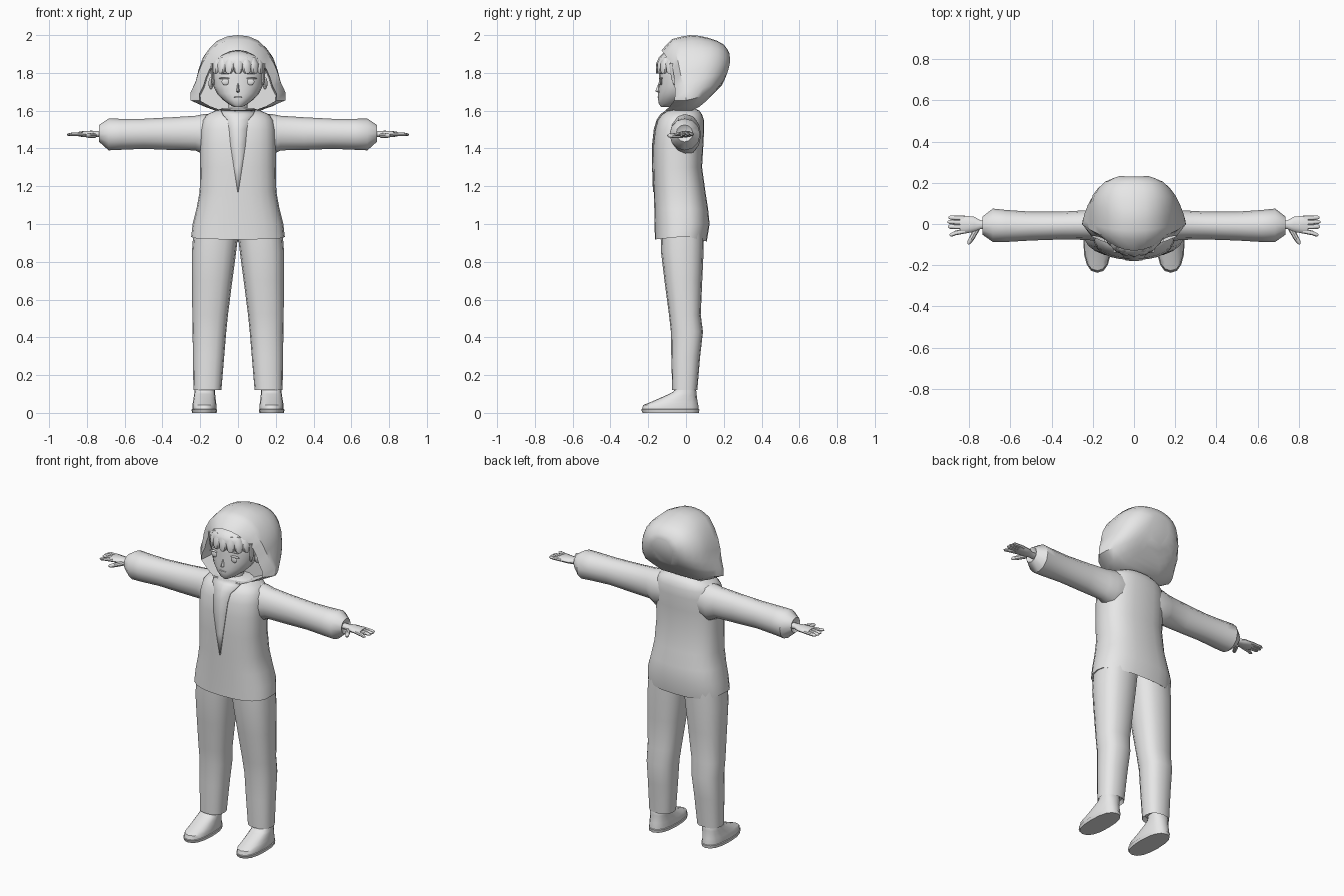
import bpy, bmesh, math
from mathutils import Vector as V

GREY = bpy.data.materials.new("plain_grey")
GREY.diffuse_color = (0.8, 0.8, 0.8, 1)


def finish(name, bm, mirror=False, angle=40):
    bmesh.ops.recalc_face_normals(bm, faces=bm.faces)
    me = bpy.data.meshes.new(name)
    bm.to_mesh(me)
    bm.free()
    me.materials.append(GREY)
    ob = bpy.data.objects.new(name, me)
    bpy.context.collection.objects.link(ob)
    bpy.ops.object.select_all(action='DESELECT')
    ob.select_set(True)
    bpy.context.view_layer.objects.active = ob
    bpy.ops.object.shade_smooth_by_angle(angle=math.radians(angle))
    if mirror:
        ob.modifiers.new("mirror", 'MIRROR')
    return ob


def ring(c, u, v, n=16, p=2.0):
    """Superellipse around c spanned by u and v."""
    f = lambda t: math.copysign(abs(t) ** (2 / p), t)
    return [V(c) + V(u) * f(math.cos(a)) + V(v) * f(math.sin(a))
            for a in (2 * math.pi * i / n for i in range(n))]


def zring(z, x0, x1, y0, y1, n=16, p=2.0):
    return ring(((x0 + x1) / 2, (y0 + y1) / 2, z), ((x1 - x0) / 2, 0, 0), (0, (y1 - y0) / 2, 0), n, p)


def xring(x, y0, y1, z0, z1, n=12, p=2.0):
    return ring((x, (y0 + y1) / 2, (z0 + z1) / 2), (0, (y1 - y0) / 2, 0), (0, 0, (z1 - z0) / 2), n, p)


def loft(name, rings, mirror=False, angle=40):
    bm = bmesh.new()
    rows = [[bm.verts.new(p) for p in r] for r in rings]
    n = len(rows[0])
    for a, b in zip(rows, rows[1:]):
        for i in range(n):
            bm.faces.new((a[i], a[(i + 1) % n], b[(i + 1) % n], b[i]))
    bm.faces.new(rows[0])
    bm.faces.new(rows[-1])
    return finish(name, bm, mirror, angle)


def ball(name, c, s, mirror=False, seg=12):
    bm = bmesh.new()
    bmesh.ops.create_uvsphere(bm, u_segments=seg, v_segments=8, radius=1)
    for v in bm.verts:
        v.co = V((c[i] + v.co[i] * s[i] for i in range(3)))
    return finish(name, bm, mirror)


def curve_mid(a, b, c, d):
    """Midpoint of a Catmull-Rom segment from b to c."""
    return (b + c) * 0.5625 - (a + d) * 0.0625


# Jacket body, with a recessed underside
hem = [V((p.x, p.y, p.z - 0.1 * abs(p.y) - 0.15 * max(p.y, 0)))
       for p in zring(0.935, -.248, .248, -.165, .11, 24, 2.5)]
inner = [V((p.x * .95, p.y * .95, p.z + .004)) for p in hem]
top = [V((p.x, p.y, .98)) for p in inner]
body = [(1.0, .24, -.166, .125), (1.08, .22, -.168, .117), (1.17, .203, -.17, .103),
        (1.3, .2, -.174, .085), (1.42, .2, -.174, .092), (1.5, .198, -.165, .096),
        (1.55, .188, -.15, .095), (1.58, .165, -.13, .085), (1.6, .12, -.1, .07), (1.615, .075, -.08, .04)]
loft("jacket_body", [top, inner, hem] + [zring(z, -w, w, a, b, 24, 2.5) for z, w, a, b in body])

# Sleeves with gathered cuffs
sleeve = [(.11, -.08, .075, 1.38, 1.585), (.18, -.085, .08, 1.365, 1.582), (.225, -.077, .067, 1.39, 1.573),
          (.35, -.075, .06, 1.392, 1.565), (.5, -.08, .06, 1.398, 1.557), (.62, -.087, .068, 1.393, 1.557),
          (.685, -.087, .075, 1.39, 1.558), (.735, -.052, .036, 1.435, 1.525), (.72, -.03, .02, 1.455, 1.5)]
loft("sleeve", [xring(*s) for s in sleeve], True)

# Hands: wrist and palm, fingers, thumb
palm = [(.70, -.025, .015, 1.458, 1.493), (.745, -.025, .018, 1.46, 1.492), (.775, -.038, .035, 1.458, 1.494),
        (.82, -.046, .04, 1.46, 1.492), (.845, -.044, .038, 1.464, 1.488)]
loft("palm", [xring(*s) for s in palm], True)
for i, (y0, y1, x1) in enumerate([(.029, .031, .9), (.008, .01, .905), (-.013, -.013, .903), (-.034, -.052, .895)]):
    loft("finger_%d" % (i + 1), [ring((x, y, 1.476 - (x - .82) * .03), (0, r, 0), (0, 0, r * .85), 8)
         for x, y, r in ((.82, y0, .012), (.865, (y0 + y1) / 2, .0115), (x1 - .01, y1, .01), (x1, y1, .004))], True)
loft("thumb", [ring((x, y, 1.468), (r * .83, r * .55, 0), (0, 0, r), 8)
     for x, y, r in ((.76, -.02, .014), (.785, -.065, .013), (.8, -.09, .01), (.805, -.098, .004))], True)

# Trouser legs
leg = [(.14, .1, .228, -.055, .045), (.12, .088, .236, -.073, .06), (.3, .073, .239, -.078, .075),
       (.43, .062, .24, -.08, .09), (.52, .053, .242, -.09, .078), (.7, .03, .243, -.114, .086),
       (.85, .01, .244, -.132, .093), (.97, -.004, .235, -.135, .095)]
loft("trouser_leg", [zring(*s, 16, 2.4) for s in leg], True)

# Shoes with a thin sole
shoe = [(.0, .113, .243, -.23, .068), (.018, .11, .246, -.237, .071), (.02, .114, .242, -.233, .067),
        (.042, .114, .242, -.226, .065), (.056, .116, .239, -.19, .062), (.08, .119, .235, -.135, .058),
        (.1, .121, .232, -.09, .056), (.113, .122, .23, -.066, .055), (.15, .122, .228, -.05, .045)]
loft("shoe", [zring(*s, 16, 2.4) for s in shoe], True)

# Neck, head and facial features
loft("neck", [zring(z, -r, r, -.03 - r, -.03 + r, 12) for z, r in ((1.56, .065), (1.6, .05), (1.68, .048))])
head = [(1.62, .022, -.132, -.07), (1.635, .05, -.144, -.01), (1.66, .083, -.148, .03), (1.69, .111, -.148, .06),
        (1.73, .13, -.145, .09), (1.78, .139, -.143, .11), (1.83, .14, -.14, .12), (1.88, .115, -.12, .11),
        (1.91, .06, -.08, .07)]
loft("head", [zring(z, -w, w, a, b, 20, 2.1) for z, w, a, b in head])
loft("nose", [zring(z, -w, w, y, -.12, 8) for z, w, y in
              ((1.693, .006, -.142), (1.703, .01, -.163), (1.72, .007, -.156), (1.75, .004, -.143))])
ball("mouth", (0, -.146, 1.672), (.022, .005, .003))
ball("ear", (.143, -.015, 1.745), (.013, .025, .033), True)
ball("eye", (.066, -.132, 1.753), (.021, .006, .018), True)
ball("upper_lash", (.07, -.132, 1.771), (.032, .009, .005), True)
ball("eyebrow", (.066, -.131, 1.797), (.028, .007, .003), True)

# Hair: cap, fringe locks and side locks
loft("hair_cap", [zring(z, -w, w, a, .1, 20) for z, w, a in
                  ((1.825, .142, -.146), (1.85, .146, -.154), (1.88, .128, -.145), (1.905, .08, -.12), (1.915, .03, -.08))])
for i in range(7):
    a = (i - 3) * .36
    x, y = .132 * math.sin(a), -.03 - .114 * math.cos(a)
    loft("fringe_lock_%d" % (i + 1),
         [ring((x * k, y * k, z), (w * math.cos(a), w * math.sin(a), 0), (-.014 * math.sin(a), .014 * math.cos(a), 0), 8)
          for z, w, k in ((1.796, .01, 1), (1.808, .022, 1.01), (1.85, .028, 1), (1.885, .015, .88))])
loft("side_lock", [ring((x, -.06, z), (.009, 0, 0), (0, w, 0), 8)
                   for x, z, w in ((.128, 1.735, .004), (.134, 1.77, .018), (.138, 1.85, .03))], True)

# Hood: half arches from outer rim to the back, refined by a smooth curve
arches = [
    [(.10, -.09, 1.605), (.252, .0, 1.655), (.225, -.02, 1.75), (.19, -.04, 1.85), (.11, -.065, 1.952), (0, -.075, 1.978)],
    [(.12, .03, 1.60), (.24, .045, 1.665), (.222, .05, 1.76), (.19, .04, 1.87), (.11, .03, 1.97), (0, .02, 2.0)],
    [(.10, .10, 1.645), (.19, .12, 1.69), (.2, .14, 1.78), (.175, .13, 1.89), (.1, .13, 1.963), (0, .12, 1.985)],
    [(.06, .14, 1.685), (.12, .175, 1.73), (.14, .202, 1.8), (.13, .205, 1.88), (.08, .2, 1.935), (0, .2, 1.95)],
    [(.03, .19, 1.735), (.05, .207, 1.77), (.065, .225, 1.82), (.065, .234, 1.865), (.04, .231, 1.89), (0, .231, 1.9)]]
opening = [(.085, -.11, 1.60), (.205, -.062, 1.655), (.183, -.06, 1.73), (.15, -.07, 1.82), (.085, -.11, 1.893), (0, -.13, 1.92)]


def arch(half):
    pts = [V(p) for p in half]
    pts += [V((-p.x, p.y, p.z)) for p in pts[-2::-1]]
    out = []
    for i, p in enumerate(pts):
        out.append(p)
        if i < len(pts) - 1:
            out.append(curve_mid(pts[max(i - 1, 0)], p, pts[i + 1], pts[min(i + 2, len(pts) - 1)]))
    return out


outer = [arch(h) for h in arches]
shell = []
for j, r in enumerate(outer):
    shell.append(r)
    if j < len(outer) - 1:
        before, after = outer[max(j - 1, 0)], outer[min(j + 2, len(outer) - 1)]
        shell.append([curve_mid(*q) for q in zip(before, r, outer[j + 1], after)])
rim = arch(opening)
lining = [V((p.x * .97, p.y + .11, p.z - .004)) for p in rim]
loft("hood", [lining, rim] + shell, angle=45)

# Front placket: narrow V lying on the chest
bm = bmesh.new()
rows = []
for z, w, y in ((1.17, .002, -.172), (1.3, .022, -.1765), (1.42, .04, -.1765), (1.5, .047, -.168),
                (1.55, .055, -.153), (1.58, .08, -.133), (1.6, .09, -.104)):
    rows.append([bm.verts.new((x, y + abs(x) * .05, z)) for x in (-w, 0, w)])
for a, b in zip(rows, rows[1:]):
    for i in (0, 1):
        bm.faces.new((a[i], a[i + 1], b[i + 1], b[i]))
placket = finish("front_placket", bm)
solid = placket.modifiers.new("thickness", 'SOLIDIFY')
solid.thickness = 0.006
solid.offset = 0
